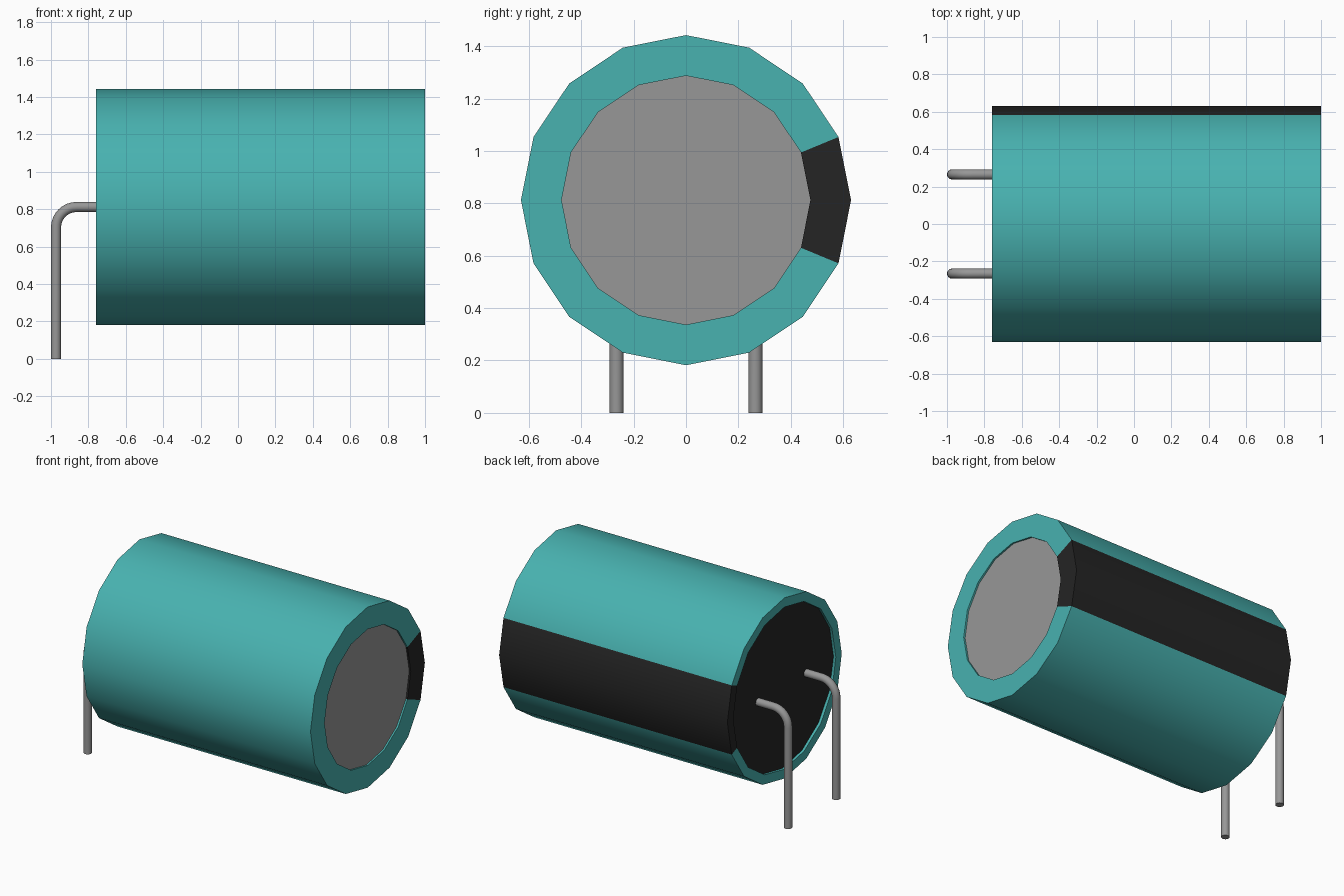
import bpy, bmesh, math
from mathutils import Vector

old = bpy.data.objects.get("Cube")
if old:
    bpy.data.objects.remove(old, do_unlink=True)

SIDES = 16
AXIS_Z = 0.812


def material(name, rgb):
    m = bpy.data.materials.new(name)
    m.use_nodes = True
    m.diffuse_color = (*rgb, 1)
    m.node_tree.nodes["Principled BSDF"].inputs["Base Color"].default_value = (*rgb, 1)
    return m


teal = material("teal sleeve", (0.065, 0.445, 0.435))
black = material("black", (0.018, 0.018, 0.018))
grey = material("grey metal", (0.31, 0.31, 0.31))


def finish(name, bm, mats, angle=30):
    mesh = bpy.data.meshes.new(name)
    bm.to_mesh(mesh)
    bm.free()
    ob = bpy.data.objects.new(name, mesh)
    bpy.context.collection.objects.link(ob)
    for m in mats:
        mesh.materials.append(m)
    bpy.ops.object.select_all(action='DESELECT')
    ob.select_set(True)
    bpy.context.view_layer.objects.active = ob
    bpy.ops.object.shade_smooth_by_angle(angle=math.radians(angle))
    return ob


def ring(bm, x, r):
    step = 2 * math.pi / SIDES
    return [bm.verts.new((x, r * math.cos(i * step), AXIS_Z + r * math.sin(i * step)))
            for i in range(SIDES)]


def bridge(bm, a, b):
    n = len(a)
    return [bm.faces.new((a[i], a[(i + 1) % n], b[(i + 1) % n], b[i])) for i in range(n)]


# Sleeve: lathed profile (x, radius) with lips folded over both ends
bm = bmesh.new()
profile = [(0.98, 0.475), (1.0, 0.475), (1.0, 0.63),
           (-0.76, 0.63), (-0.76, 0.565), (-0.735, 0.565)]
rings = [ring(bm, x, r) for x, r in profile]
for a, b in zip(rings, rings[1:]):
    for i, f in enumerate(bridge(bm, a, b)):
        f.material_index = 1 if i in (0, SIDES - 1) else 0  # polarity stripe on +y
bmesh.ops.recalc_face_normals(bm, faces=bm.faces)
# the surface is open at the ends, so make sure the outer wall faces outward
outer = max(bm.faces, key=lambda f: f.calc_area())
centre = outer.calc_center_median()
if outer.normal.dot(Vector((0, centre.y, centre.z - AXIS_Z))) < 0:
    bmesh.ops.reverse_faces(bm, faces=bm.faces)
finish("sleeve", bm, [teal, black])


# End discs, recessed behind the lips
def disc(name, x, r, mat, direction):
    bm = bmesh.new()
    f = bm.faces.new(ring(bm, x, r))
    f.normal_update()
    if f.normal.x * direction < 0:
        f.normal_flip()
    finish(name, bm, [mat])


disc("metal_end_cap", 0.988, 0.475, grey, 1)
disc("rubber_seal", -0.742, 0.565, black, -1)


# Leads: round wire leaving the seal and bending down to the board
def lead(name, y, r=0.027, bend=0.11, sides=16, steps=8):
    x0 = -1 + r
    path = [(-0.73, AXIS_Z, 0)]
    for i in range(steps + 1):
        a = math.pi / 2 * i / steps
        path.append((x0 + bend - bend * math.sin(a), AXIS_Z - bend + bend * math.cos(a), a))
    path.append((x0, 0, math.pi / 2))
    bm = bmesh.new()
    loops = []
    for x, z, a in path:
        loop = []
        for k in range(sides):
            t = 2 * math.pi * k / sides
            u, v = r * math.cos(t), r * math.sin(t)
            loop.append(bm.verts.new((x - u * math.sin(a), y + v, z + u * math.cos(a))))
        loops.append(loop)
    for a, b in zip(loops, loops[1:]):
        bridge(bm, a, b)
    bm.faces.new(loops[0])
    bm.faces.new(loops[-1])
    bmesh.ops.recalc_face_normals(bm, faces=bm.faces)
    finish(name, bm, [grey], 40)


lead("left_lead", 0.265)
lead("right_lead", -0.265)
